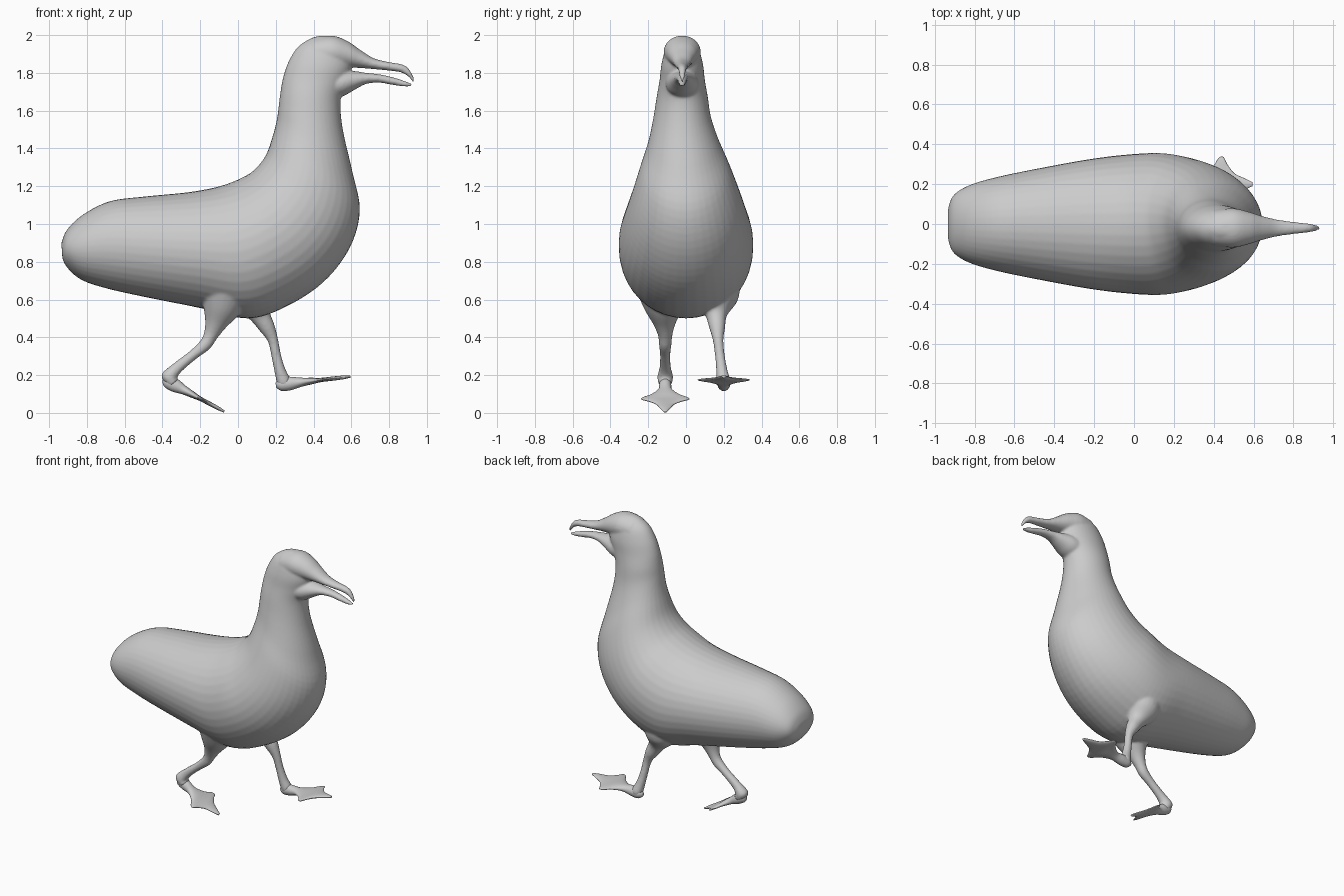
import bpy, bmesh, math
from mathutils import Vector

if "Cube" in bpy.data.objects:
    bpy.data.objects.remove(bpy.data.objects["Cube"])


def spline(rows, steps=5):
    """Catmull-Rom interpolation of section rows."""
    out = []
    n = len(rows)
    for i in range(n - 1):
        p0, p1, p2, p3 = rows[max(i - 1, 0)], rows[i], rows[i + 1], rows[min(i + 2, n - 1)]
        for k in range(steps):
            t = k / steps
            out.append([0.5 * (2 * b + (c - a) * t + (2 * a - 5 * b + 4 * c - d) * t * t
                               + (3 * b - a - 3 * c + d) * t ** 3)
                        for a, b, c, d in zip(p0, p1, p2, p3)])
    out.append(list(rows[-1]))
    return out


def loft(name, rows, sides=40):
    """Skin elliptical sections: back point (x, z), front point (x, z), half width, y centre."""
    bm = bmesh.new()
    rings = []
    for xb, zb, xf, zf, w, y in spline(rows):
        c = Vector(((xb + xf) / 2, y, (zb + zf) / 2))
        a = Vector(((xb - xf) / 2, 0, (zb - zf) / 2))
        b = Vector((0, max(w, 0.002), 0))
        rings.append([bm.verts.new(c + a * math.cos(2 * math.pi * i / sides)
                                   + b * math.sin(2 * math.pi * i / sides)) for i in range(sides)])
    for r, s in zip(rings, rings[1:]):
        for i in range(sides):
            j = (i + 1) % sides
            bm.faces.new((r[i], r[j], s[j], s[i]))
    bm.faces.new(rings[0])
    bm.faces.new(rings[-1])
    bmesh.ops.recalc_face_normals(bm, faces=bm.faces)
    me = bpy.data.meshes.new(name)
    bm.to_mesh(me)
    bm.free()
    for p in me.polygons:
        p.use_smooth = True
    ob = bpy.data.objects.new(name, me)
    bpy.context.collection.objects.link(ob)
    return ob


def leg(name, pts):
    """Tube through (x, y, z, radius) points."""
    rows = []
    for i, (x, y, z, r) in enumerate(pts):
        p, q = pts[max(i - 1, 0)], pts[min(i + 1, len(pts) - 1)]
        d = Vector((q[0] - p[0], q[2] - p[2])).normalized()
        rows.append((x + d.y * r, z - d.x * r, x - d.y * r, z + d.x * r, r, y))
    return loft(name, rows, 24)


def foot(name, x, y, z, angle, s):
    """Webbed foot: (distance from heel, half width, half thickness)."""
    shape = [(-.025, .012, .012), (0, .03, .033), (.05, .035, .036), (.11, .04, .024),
             (.17, .085, .017), (.2, .13, .013), (.225, .137, .011), (.245, .1, .011),
             (.28, .055, .011), (.33, .03, .010), (.372, .01, .006)]
    ca, sa = math.cos(angle), math.sin(angle)
    rows = [(x + u * s * ca - t * sa, z + u * s * sa + t * ca,
             x + u * s * ca + t * sa, z + u * s * sa - t * ca, w * s, y) for u, w, t in shape]
    return loft(name, rows, 24)


# Body, neck and skull in one bent loft
body = loft("body", [
    (-.935, .90, -.93, .82, .08, 0), (-.905, .97, -.905, .77, .145, 0),
    (-.82, 1.05, -.83, .705, .195, 0), (-.68, 1.12, -.70, .66, .235, 0),
    (-.5, 1.145, -.5, .615, .275, 0), (-.25, 1.17, -.2, .555, .325, 0),
    (-.08, 1.205, .05, .50, .35, 0), (.04, 1.255, .25, .56, .355, 0),
    (.10, 1.30, .45, .69, .33, 0), (.15, 1.37, .59, .87, .29, 0),
    (.185, 1.47, .645, 1.07, .24, -.005), (.205, 1.55, .605, 1.28, .19, -.012),
    (.215, 1.62, .555, 1.5, .153, -.02), (.225, 1.70, .543, 1.65, .135, -.02),
    (.24, 1.78, .57, 1.74, .12, -.02), (.268, 1.86, .60, 1.83, .11, -.02),
    (.315, 1.935, .59, 1.915, .088, -.02), (.38, 1.98, .54, 1.978, .05, -.02),
    (.43, 1.996, .49, 1.996, .02, -.02)])

# Forehead running into the hooked upper beak
upper_beak = loft("upper_beak", [(x, a, x, b, w, -.02) for x, a, b, w in [
    (.40, 1.985, 1.82, .09), (.5, 1.997, 1.825, .098), (.58, 1.968, 1.828, .08),
    (.65, 1.92, 1.826, .058), (.72, 1.877, 1.82, .042), (.8, 1.857, 1.812, .031),
    (.86, 1.847, 1.803, .024), (.9, 1.827, 1.782, .018), (.933, 1.772, 1.742, .009)]])

# Throat running into the lower beak
lower_beak = loft("lower_beak", [(x, a, x, b, w, -.02) for x, a, b, w in [
    (.47, 1.80, 1.67, .09), (.55, 1.815, 1.675, .085), (.62, 1.808, 1.712, .062),
    (.68, 1.80, 1.742, .043), (.75, 1.792, 1.748, .031), (.82, 1.777, 1.736, .024),
    (.88, 1.758, 1.728, .018), (.918, 1.743, 1.727, .01)]])

# Legs in mid stride
back_leg = leg("back_leg", [
    (-.06, -.12, .66, .15), (-.09, -.12, .55, .10), (-.12, -.115, .47, .058),
    (-.145, -.11, .41, .038), (-.175, -.11, .36, .033), (-.24, -.11, .305, .027),
    (-.32, -.11, .24, .03), (-.365, -.11, .19, .042), (-.34, -.11, .155, .035)])
front_leg = leg("front_leg", [
    (.06, .16, .70, .13), (.08, .165, .60, .11), (.115, .16, .52, .058),
    (.155, .165, .45, .042), (.185, .17, .385, .028), (.203, .18, .30, .026),
    (.222, .19, .225, .03), (.243, .2, .165, .037), (.25, .2, .145, .03)])

# Fuse into one continuous skin
bpy.ops.object.select_all(action='DESELECT')
for o in (body, upper_beak, lower_beak, back_leg, front_leg):
    o.select_set(True)
bpy.context.view_layer.objects.active = body
bpy.ops.object.join()
rm = body.modifiers.new("skin", 'REMESH')
rm.mode = 'VOXEL'
rm.voxel_size = .0085
rm.use_smooth_shade = True
sm = body.modifiers.new("soften", 'SMOOTH')
sm.factor = .5
sm.iterations = 4

# Webbed feet
foot("front_foot", .225, .2, .15, math.radians(6.5), 1.0)
foot("back_foot", -.375, -.11, .168, math.radians(-28), .92)
